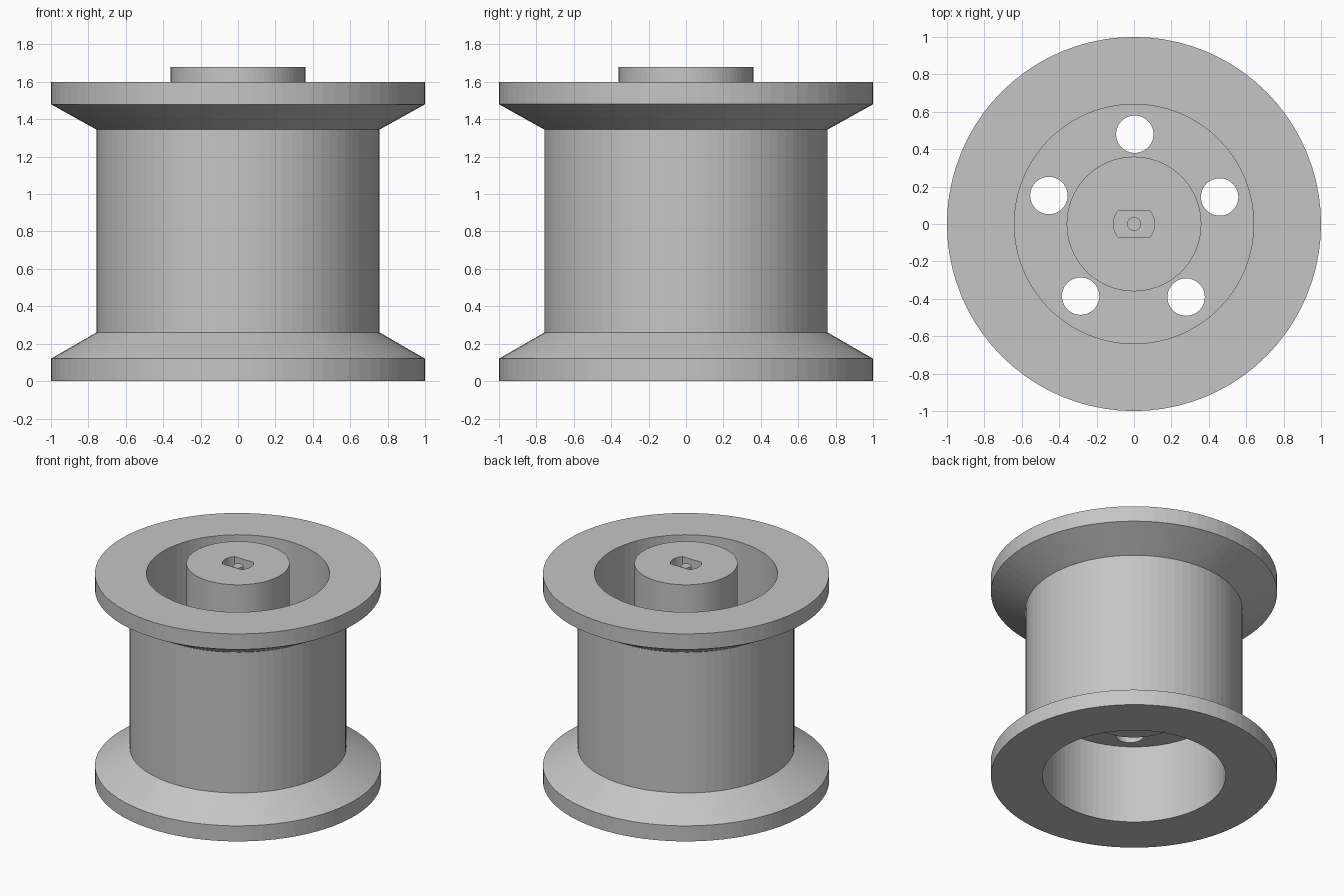
import bpy, bmesh
from math import sin, cos, asin, pi, radians

cube = bpy.data.objects.get("Cube")
if cube:
    bpy.data.objects.remove(cube, do_unlink=True)

SIDES = 80

grey = bpy.data.materials.new("plain_grey")
grey.use_nodes = True
colour = (0.56, 0.56, 0.56, 1)
grey.diffuse_color = colour
grey.node_tree.nodes["Principled BSDF"].inputs["Base Color"].default_value = colour


def add_object(name, bm):
    bmesh.ops.recalc_face_normals(bm, faces=bm.faces)
    mesh = bpy.data.meshes.new(name)
    bm.to_mesh(mesh)
    bm.free()
    mesh.materials.append(grey)
    obj = bpy.data.objects.new(name, mesh)
    bpy.context.collection.objects.link(obj)
    return obj


def lathe(name, profile):
    """Revolve a closed (radius, height) outline round the z axis."""
    bm = bmesh.new()
    rings = [[bm.verts.new((r * cos(2 * pi * i / SIDES), r * sin(2 * pi * i / SIDES), z))
              for i in range(SIDES)] for r, z in profile]
    for a, b in zip(rings, rings[1:] + rings[:1]):
        for i in range(SIDES):
            j = (i + 1) % SIDES
            bm.faces.new((a[i], a[j], b[j], b[i]))
    return add_object(name, bm)


def prism(name, outline, bottom, top):
    """Extrude a flat outline between two heights."""
    bm = bmesh.new()
    face = bm.faces.new([bm.verts.new((x, y, bottom)) for x, y in outline])
    grown = bmesh.ops.extrude_face_region(bm, geom=[face])["geom"]
    moved = [v for v in grown if isinstance(v, bmesh.types.BMVert)]
    bmesh.ops.translate(bm, verts=moved, vec=(0, 0, top - bottom))
    return add_object(name, bm)


def circle(radius, sides, x=0, y=0):
    return [(x + radius * cos(2 * pi * i / sides), y + radius * sin(2 * pi * i / sides))
            for i in range(sides)]


def cut(target, cutter):
    """Subtract the cutter and bake the result into the target."""
    mod = target.modifiers.new("cut", "BOOLEAN")
    mod.operation = "DIFFERENCE"
    mod.solver = "EXACT"
    mod.object = cutter
    bpy.context.view_layer.update()
    graph = bpy.context.evaluated_depsgraph_get()
    baked = bpy.data.meshes.new_from_object(target.evaluated_get(graph))
    target.modifiers.clear()
    target.data = baked
    bpy.data.objects.remove(cutter, do_unlink=True)


# Flanged drum with a bore from each end and a web between them
drum = lathe("flanged_drum", [
    (1, 0), (1, 0.12), (0.757, 0.26), (0.757, 1.345), (1, 1.48), (1, 1.6),
    (0.64, 1.6), (0.64, 0.99), (0.34, 0.99), (0.34, 0.605), (0.64, 0.605), (0.64, 0)])

# Five round holes through the web
for k in range(5):
    angle = radians(89.5 + 72 * k)
    cut(drum, prism("hole_cutter", circle(0.1, 40, 0.48 * cos(angle), 0.48 * sin(angle)), 0.5, 1.1))

# Central hub, standing proud of the web and the top flange
hub = prism("hub", circle(0.36, SIDES), 0.52, 1.68)

# Shaft socket: a round hole with two flat sides
R, FLAT, STEPS = 0.11, 0.073, 10
half = asin(FLAT / R)
arc = [(R * cos(t), R * sin(t)) for t in (half * (2 * i / STEPS - 1) for i in range(STEPS + 1))]
socket = arc + [(-x, -y) for x, y in arc]
cut(hub, prism("socket_cutter", socket, 1.32, 1.75))

# Thin pin in the middle of the socket
prism("socket_pin", circle(0.037, 24), 1.31, 1.66)
